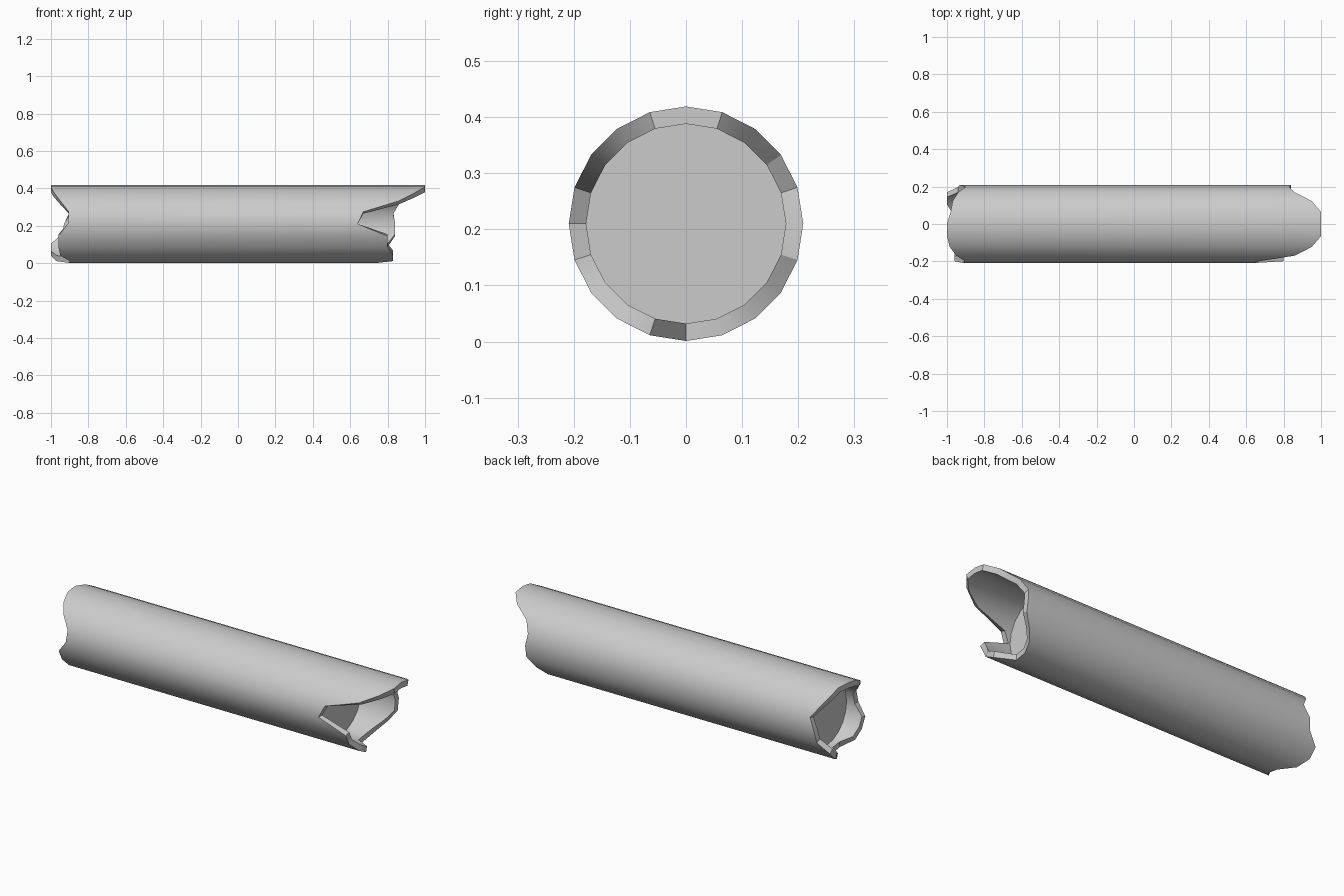
import bpy, bmesh, math

if "Cube" in bpy.data.objects:
    bpy.data.objects.remove(bpy.data.objects["Cube"])

SIDES = 20
OUTER, INNER, CENTRE_Z = 0.209, 0.178, 0.21

# Broken-edge x position per side, starting at the top and turning toward the back (+y)
RIGHT_EDGE = [1.0, 1.0, .95, .86, .83, .84, .84, .80, .76, .74,
              .74, .83, .83, .80, .80, .64, .67, .86, .95, 1.0]
LEFT_EDGE = [-1.0, -.98, -.97, -.94, -.90, -.93, -.94, -1.0, -1.0, -.97,
             -.90, -.90, -.95, -.96, -.96, -.91, -.905, -.95, -.985, -1.0]
RIGHT_FLOOR, LEFT_FLOOR = 0.63, -0.86


def ring(bm, radius, xs):
    verts = []
    for k, x in enumerate(xs):
        a = 2 * math.pi * k / SIDES
        verts.append(bm.verts.new((x, radius * math.sin(a), CENTRE_Z + radius * math.cos(a))))
    return verts


def bridge(bm, a, b):
    for k in range(SIDES):
        n = (k + 1) % SIDES
        bm.faces.new((a[k], a[n], b[n], b[k]))


bm = bmesh.new()
# Floor, bore wall, rim and bark in one continuous skin from left to right
rings = [
    ring(bm, INNER, [LEFT_FLOOR] * SIDES),
    ring(bm, INNER, LEFT_EDGE),
    ring(bm, OUTER, LEFT_EDGE),
    ring(bm, OUTER, RIGHT_EDGE),
    ring(bm, INNER, RIGHT_EDGE),
    ring(bm, INNER, [RIGHT_FLOOR] * SIDES),
]
for a, b in zip(rings, rings[1:]):
    bridge(bm, a, b)
# Flat walls closing the hollow at each end
bm.faces.new(rings[0])
bm.faces.new(rings[-1])
bmesh.ops.recalc_face_normals(bm, faces=bm.faces)

mesh = bpy.data.meshes.new("hollow_log")
bm.to_mesh(mesh)
bm.free()
log = bpy.data.objects.new("hollow_log", mesh)
bpy.context.collection.objects.link(log)

# Smooth round sides, crisp broken edges
bpy.context.view_layer.objects.active = log
log.select_set(True)
bpy.ops.object.shade_smooth_by_angle(angle=math.radians(30))
